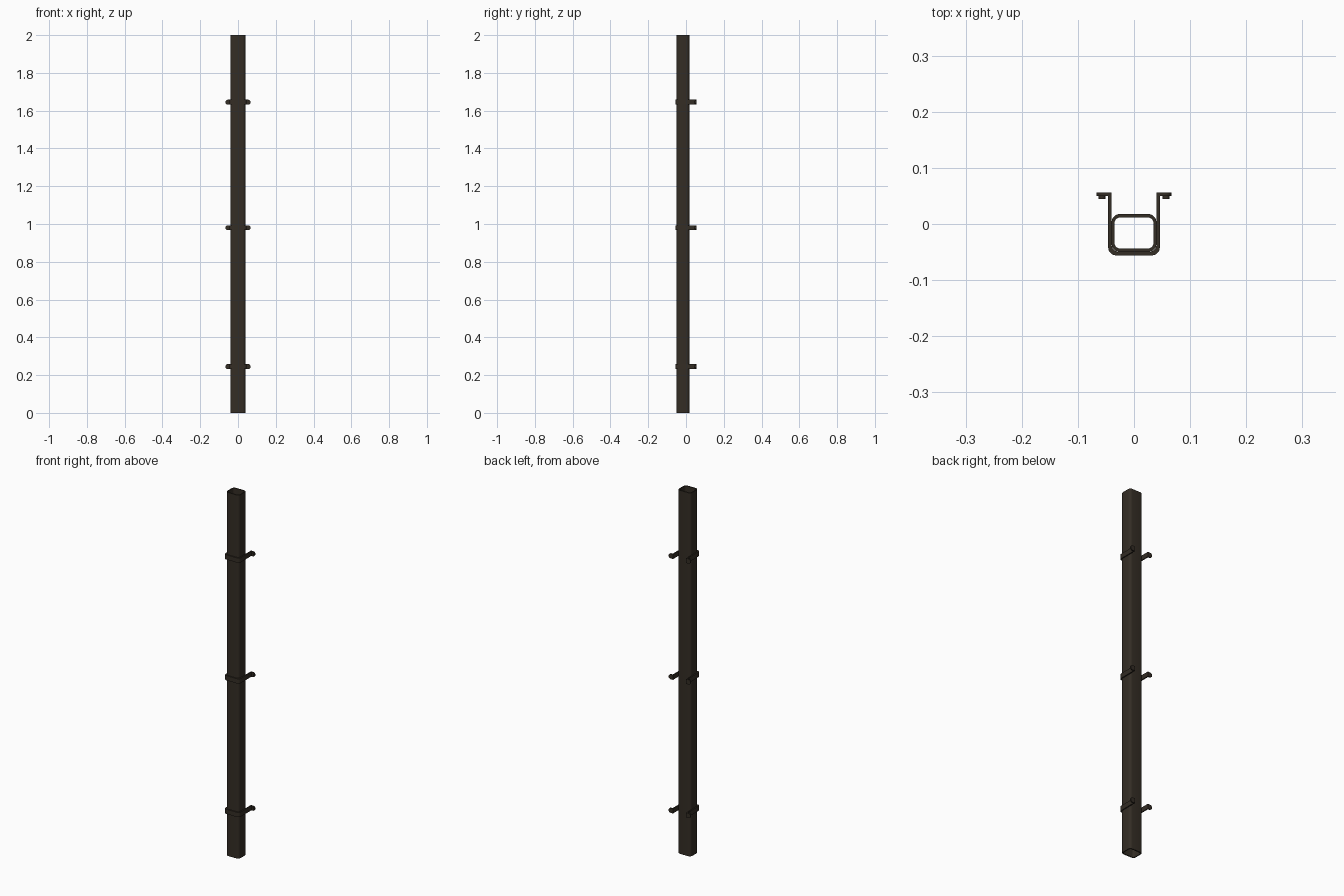
import bpy, bmesh, math
from mathutils import Matrix

if "Cube" in bpy.data.objects:
    bpy.data.objects.remove(bpy.data.objects["Cube"])

brown = bpy.data.materials.new("dark brown metal")
brown.diffuse_color = (0.034, 0.026, 0.018, 1)
brown.use_nodes = True
brown.node_tree.nodes["Principled BSDF"].inputs["Base Color"].default_value = brown.diffuse_color


def finish(name, bm):
    bmesh.ops.recalc_face_normals(bm, faces=bm.faces)
    me = bpy.data.meshes.new(name)
    bm.to_mesh(me)
    bm.free()
    me.materials.append(brown)
    ob = bpy.data.objects.new(name, me)
    bpy.context.collection.objects.link(ob)
    bpy.context.view_layer.objects.active = ob
    ob.select_set(True)
    bpy.ops.object.shade_smooth_by_angle(angle=math.radians(35))
    ob.select_set(False)
    return ob


def arc(cx, cy, r, a0, a1, n=5):
    return [(cx + r * math.cos(math.radians(a0 + (a1 - a0) * i / n)),
             cy + r * math.sin(math.radians(a0 + (a1 - a0) * i / n))) for i in range(n + 1)]


def rounded(x, y0, y1, r):
    return (arc(x - r, y1 - r, r, 0, 90) + arc(-x + r, y1 - r, r, 90, 180)
            + arc(-x + r, y0 + r, r, 180, 270) + arc(x - r, y0 + r, r, 270, 360))


def half_loop(x, y_end, y0, r):
    # open U path from left end, round the front, to the right end
    return ([(-x, y_end)] + arc(-x + r, y0 + r, r, 180, 270)
            + arc(x - r, y0 + r, r, 270, 360) + [(x, y_end)])


def wall(name, outer, inner, z0, z1, closed):
    # hollow strip between two matching outlines
    bm = bmesh.new()
    rings = [[bm.verts.new((x, y, z)) for x, y in pts]
             for pts, z in ((outer, z0), (outer, z1), (inner, z1), (inner, z0))]
    n = len(outer)
    for i in range(n if closed else n - 1):
        j = (i + 1) % n
        for k in range(4):
            a, b = rings[k], rings[(k + 1) % 4]
            bm.faces.new((a[i], a[j], b[j], b[i]))
    if not closed:
        for i in (0, n - 1):
            bm.faces.new([r[i] for r in rings])
    return finish(name, bm)


# Downpipe: hollow rounded rectangular tube
wall("downpipe", rounded(0.040, -0.050, 0.018, 0.015),
     rounded(0.035, -0.044, 0.012, 0.011), 0, 2, True)

H = 0.013
for n, z in enumerate((0.245, 0.98, 1.645), 1):
    # Strap wrapped round the front of the pipe
    wall(f"strap_{n}", half_loop(0.046, 0.056, -0.056, 0.014),
         half_loop(0.0402, 0.056, -0.0502, 0.0145), z - H, z + H, False)
    for s, side in ((-1, "left"), (1, "right")):
        # Wall tab with rounded end
        bm = bmesh.new()
        pts = [(0.042, -H)] + arc(0.054, 0, H, -90, 90, 10) + [(0.042, H)]
        f = bm.faces.new([bm.verts.new((s * x, 0.050, z + h)) for x, h in pts])
        ext = bmesh.ops.extrude_face_region(bm, geom=[f])
        bmesh.ops.translate(bm, vec=(0, 0.006, 0),
                            verts=[v for v in ext["geom"] if isinstance(v, bmesh.types.BMVert)])
        if not any(g.calc_center_median().y < 0.0501 for g in bm.faces):
            bmesh.ops.holes_fill(bm, edges=bm.edges)
        finish(f"tab_{side}_{n}", bm)
        # Bolt head on the tab
        bm = bmesh.new()
        bmesh.ops.create_cone(bm, cap_ends=True, segments=12, radius1=0.0065, radius2=0.0065,
                              depth=0.006,
                              matrix=Matrix.Translation((s * 0.057, 0.048, z))
                              @ Matrix.Rotation(math.pi / 2, 4, 'X'))
        finish(f"bolt_{side}_{n}", bm)
